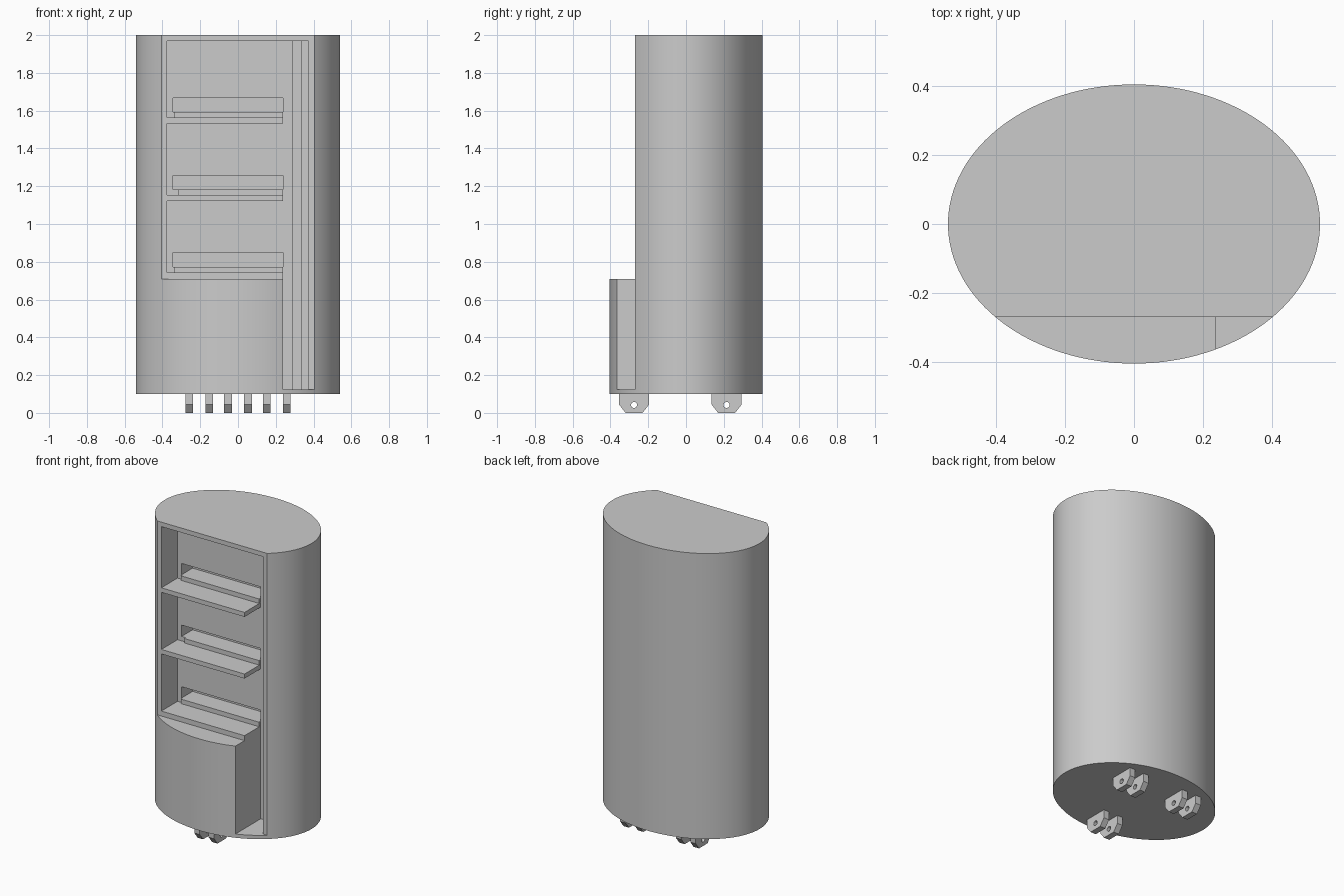
import bpy
import bmesh
import math

if "Cube" in bpy.data.objects:
    bpy.data.objects.remove(bpy.data.objects["Cube"], do_unlink=True)

grey = bpy.data.materials.new("plain grey")
grey.use_nodes = True
COLOUR = (0.6, 0.6, 0.6, 1)
grey.diffuse_color = COLOUR
grey.node_tree.nodes["Principled BSDF"].inputs["Base Color"].default_value = COLOUR


def prism(name, profile, depth, to_world):
    """Extrude a closed 2D profile between two depths; to_world places (u, v, d)."""
    bm = bmesh.new()
    rings = [[bm.verts.new(to_world(u, v, d)) for u, v in profile] for d in depth]
    bm.faces.new(rings[0])
    bm.faces.new(rings[1])
    for i in range(len(profile)):
        j = (i + 1) % len(profile)
        bm.faces.new((rings[0][i], rings[0][j], rings[1][j], rings[1][i]))
    bmesh.ops.recalc_face_normals(bm, faces=bm.faces)
    mesh = bpy.data.meshes.new(name)
    bm.to_mesh(mesh)
    bm.free()
    mesh.materials.append(grey)
    obj = bpy.data.objects.new(name, mesh)
    bpy.context.collection.objects.link(obj)
    return obj


def box(name, x, y, z):
    corners = [(x[0], y[0]), (x[1], y[0]), (x[1], y[1]), (x[0], y[1])]
    return prism(name, corners, z, lambda u, v, d: (u, v, d))


def ellipse(a, b, count, cu=0, cv=0):
    steps = [2 * math.pi * i / count for i in range(count)]
    return [(cu + a * math.cos(t), cv + b * math.sin(t)) for t in steps]


def select_only(obj):
    bpy.ops.object.select_all(action='DESELECT')
    obj.select_set(True)
    bpy.context.view_layer.objects.active = obj


def cut(obj, cutter):
    cutter.hide_render = True
    mod = obj.modifiers.new("cut", 'BOOLEAN')
    mod.operation = 'DIFFERENCE'
    mod.solver = 'EXACT'
    mod.object = cutter
    select_only(obj)
    bpy.ops.object.modifier_apply(modifier=mod.name)
    bpy.data.objects.remove(cutter, do_unlink=True)


def smooth(obj):
    select_only(obj)
    bpy.ops.object.shade_smooth_by_angle(angle=math.radians(30))


# Main levels shared by the openings
FRONT, BACK_WALL = -0.27, -0.10
SIDE, SHAFT_X, INNER = -0.375, 0.237, 0.372
FLOOR, CEILING = 0.125, 1.97
SHELVES = [0.743, 1.153, 1.563]
SHELF_THICK = 0.03

# Oval cabinet body
body = prism("cabinet_body", ellipse(0.541, 0.406, 128), (0.10, 2.0),
             lambda u, v, d: (u, v, d))

# Flat front above the rounded lower block, and open side bay
cut(body, box("front_cutter", (-1, 1), (-1, FRONT), (0.71, 3)))
cut(body, box("side_cutter", (SHAFT_X, 1), (-1, FRONT), (FLOOR, 3)))

# Tall shaft and the compartments beside it
cut(body, box("shaft_cutter", (SHAFT_X, INNER), (-0.6, BACK_WALL), (FLOOR, CEILING)))
tops = [z - SHELF_THICK for z in SHELVES[1:]] + [CEILING]
for bottom, top in zip(SHELVES, tops):
    cut(body, box("compartment_cutter", (SIDE, 0.3), (-0.6, BACK_WALL), (bottom, top)))

# Slots in the back wall, just above each shelf
for z in SHELVES:
    cut(body, box("slot_cutter", (-0.345, SHAFT_X), (-0.2, 0.015), (z + 0.03, z + 0.105)))

# Narrow groove up the back of the shaft
cut(body, box("groove_cutter", (0.29, 0.335), (-0.2, -0.06), (FLOOR, CEILING)))
smooth(body)

# Low lip along the back of each shelf
for z, start in zip(SHELVES, (-0.34, -0.315, -0.34)):
    box("shelf_lip", (start, SHAFT_X - 0.002), (BACK_WALL - 0.015, BACK_WALL + 0.005),
        (z - 0.005, z + 0.03))

# Three pairs of pierced lugs under the base
outline = [(-0.08, 0.105), (-0.08, 0.045), (-0.045, 0),
           (0.045, 0), (0.08, 0.045), (0.08, 0.105)]
for cx, cy in ((0, -0.275), (-0.205, 0.215), (0.205, 0.215)):
    for side in (-1, 1):
        x = cx + side * 0.053

        def place(u, v, d):
            return (x + d, cy + u, v)

        lug = prism("base_lug", outline, (-0.02, 0.02), place)
        cut(lug, prism("hole_cutter", ellipse(0.016, 0.016, 20, 0, 0.042),
                       (-0.05, 0.05), place))
        smooth(lug)
